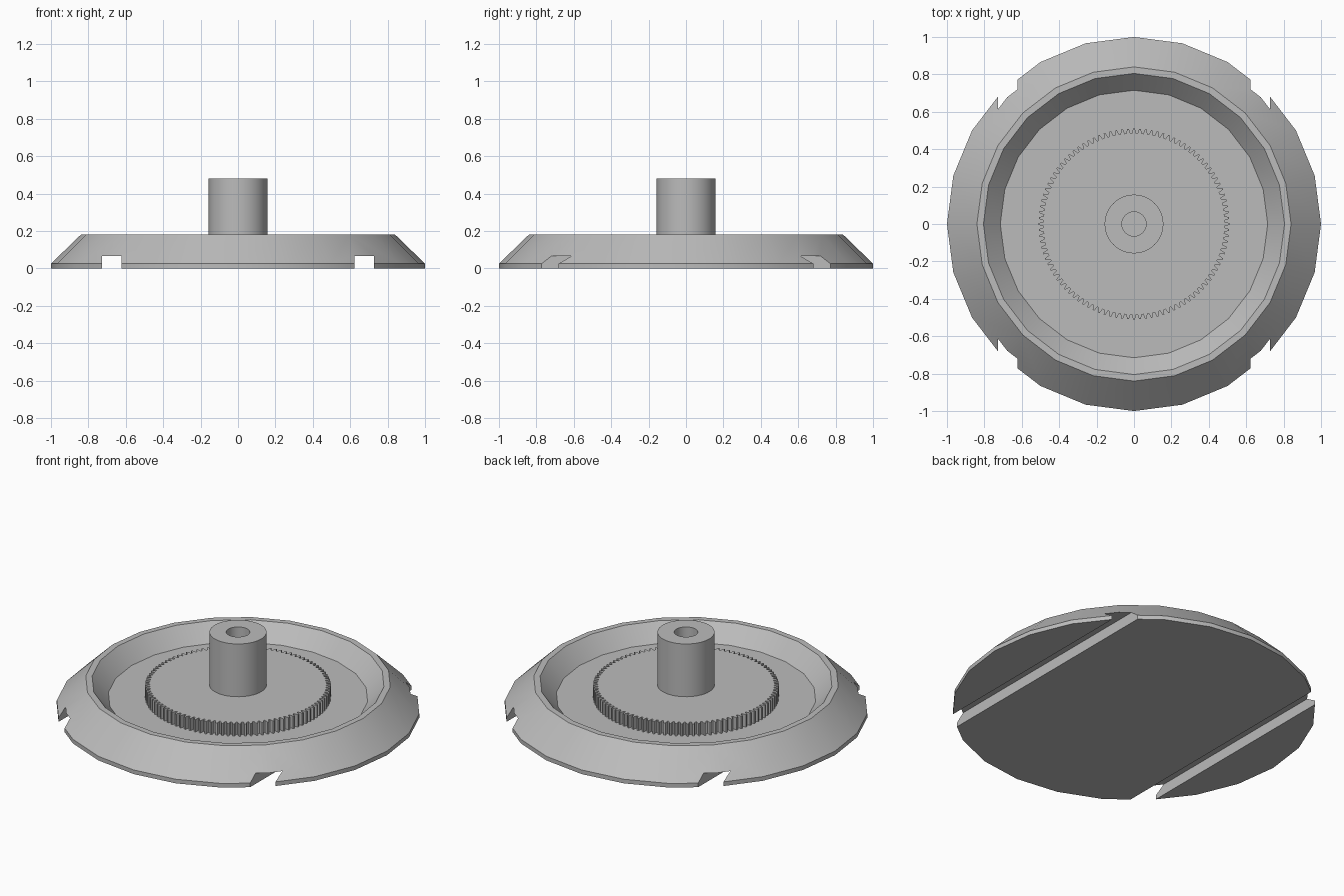
import bpy, bmesh, math
from math import sin, cos, pi

cube = bpy.data.objects.get("Cube")
if cube:
    bpy.data.objects.remove(cube)

grey = bpy.data.materials.new("plain grey")
grey.use_nodes = True
GREY = (0.5, 0.5, 0.5, 1)
grey.diffuse_color = GREY
grey.node_tree.nodes["Principled BSDF"].inputs["Base Color"].default_value = GREY


def finish(name, bm):
    bmesh.ops.recalc_face_normals(bm, faces=bm.faces)
    mesh = bpy.data.meshes.new(name)
    bm.to_mesh(mesh)
    bm.free()
    mesh.materials.append(grey)
    obj = bpy.data.objects.new(name, mesh)
    bpy.context.collection.objects.link(obj)
    return obj


def select(obj):
    bpy.ops.object.select_all(action='DESELECT')
    obj.select_set(True)
    bpy.context.view_layer.objects.active = obj


def lathe(name, profile, sides):
    """Solid of revolution, capped at the first and last ring."""
    bm = bmesh.new()
    rings = [[bm.verts.new((r * cos(2 * pi * i / sides), r * sin(2 * pi * i / sides), z))
              for i in range(sides)] for r, z in profile]
    for a, b in zip(rings, rings[1:]):
        for i in range(sides):
            j = (i + 1) % sides
            bm.faces.new((a[i], a[j], b[j], b[i]))
    bm.faces.new(rings[0])
    bm.faces.new(rings[-1])
    return finish(name, bm)


def smooth(obj):
    select(obj)
    bpy.ops.object.shade_smooth_by_angle(angle=math.radians(30))


FLOOR, GEAR_TOP = 0.085, 0.16

# Dish with a sloped outer wall and a recessed floor
dish = lathe("dish", [(1, 0), (1, 0.025), (0.84, 0.18), (0.805, 0.18), (0.715, FLOOR)], 24)

# Two straight slots across the underside
for side in (-1, 1):
    bm = bmesh.new()
    bmesh.ops.create_cube(bm, size=1)
    bmesh.ops.scale(bm, vec=(0.105, 2.4, 0.13), verts=bm.verts)
    bmesh.ops.translate(bm, vec=(side * 0.675, 0, 0), verts=bm.verts)
    cutter = finish("slot_cutter", bm)
    cutter.hide_render = True
    mod = dish.modifiers.new("slot", 'BOOLEAN')
    mod.operation = 'DIFFERENCE'
    mod.solver = 'EXACT'
    mod.object = cutter
    select(dish)
    bpy.ops.object.modifier_apply(modifier=mod.name)
    bpy.data.objects.remove(cutter)
smooth(dish)

# Fine-toothed gear disc
TEETH = 100
bm = bmesh.new()
outline = []
for t in range(TEETH):
    for step, r in ((-0.36, 0.485), (-0.14, 0.51), (0.14, 0.51), (0.36, 0.485)):
        a = 2 * pi * (t + step) / TEETH
        outline.append(bm.verts.new((r * cos(a), r * sin(a), FLOOR)))
base = bm.faces.new(outline)
top = bmesh.ops.extrude_face_region(bm, geom=[base])["geom"]
bmesh.ops.translate(bm, vec=(0, 0, GEAR_TOP - FLOOR),
                    verts=[v for v in top if isinstance(v, bmesh.types.BMVert)])
finish("gear", bm)

# Hub post with a blind bore
smooth(lathe("hub", [(0.157, GEAR_TOP - 0.02), (0.157, 0.48), (0.065, 0.48), (0.065, GEAR_TOP)], 48))
